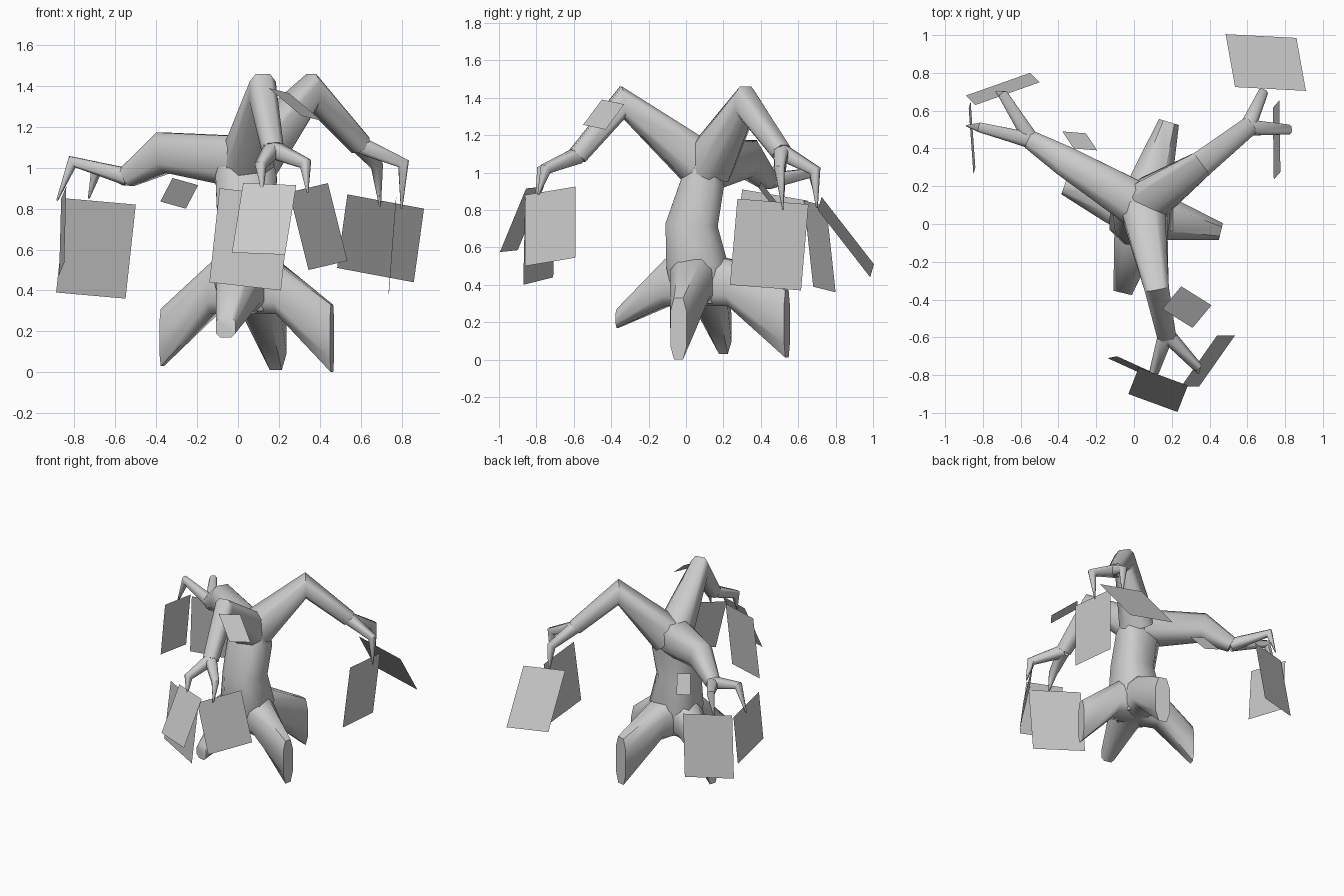
import bpy, bmesh
from math import radians
from mathutils import Vector

if "Cube" in bpy.data.objects:
    bpy.data.objects.remove(bpy.data.objects["Cube"])

grey = bpy.data.materials.new("plain grey")
grey.use_nodes = True
COLOUR = (0.6, 0.6, 0.6, 1)
grey.diffuse_color = COLOUR
grey.node_tree.nodes["Principled BSDF"].inputs["Base Color"].default_value = COLOUR

# Chamfered square used as the section of every limb
C = 0.55
SECTION = [(1, -C), (1, C), (C, 1), (-C, 1), (-1, C), (-1, -C), (-C, -1), (C, -1)]


def finish(name, bm, smooth=True):
    bmesh.ops.recalc_face_normals(bm, faces=bm.faces)
    mesh = bpy.data.meshes.new(name)
    bm.to_mesh(mesh)
    bm.free()
    mesh.materials.append(grey)
    if smooth:
        for face in mesh.polygons:
            face.use_smooth = True
        mesh.set_sharp_from_angle(angle=radians(50))
    obj = bpy.data.objects.new(name, mesh)
    bpy.context.collection.objects.link(obj)
    return obj


def limb(name, path, sizes, upright=False):
    """Loft the section along a path; sizes are half width and half height."""
    pts = [Vector(p) for p in path]
    span = pts[-1] - pts[0]
    flat = Vector((span.x, span.y, 0))
    if flat.length < 0.1:
        flat = Vector((0, 1, 0))
    flat.normalize()
    across = flat.cross(Vector((0, 0, 1)))
    bm = bmesh.new()
    rings = []
    for i, p in enumerate(pts):
        before = (p - pts[i - 1]).normalized() if i else Vector()
        after = (pts[i + 1] - p).normalized() if i + 1 < len(pts) else Vector()
        tangent = flat if upright else (before + after).normalized()
        side = (across - tangent * across.dot(tangent)).normalized()
        up = side.cross(tangent)
        w, h = sizes[i]
        rings.append([bm.verts.new(p + side * w * a + up * h * b) for a, b in SECTION])
    n = len(SECTION)
    for low, high in zip(rings, rings[1:]):
        for k in range(n):
            bm.faces.new((low[k], low[(k + 1) % n], high[(k + 1) % n], high[k]))
    bm.faces.new(rings[0])
    bm.faces.new(rings[-1])
    return finish(name, bm)


# Trunk, waisted above the roots
limb("trunk",
     [(.04, .06, .3), (.04, .06, .5), (.04, .03, .72), (.04, .09, .95), (.05, .12, 1.14)],
     [(.12, .12), (.17, .165), (.14, .14), (.15, .115), (.1, .07)])

# Blade-shaped roots: end point, half width and half height of the end
ROOTS = {
    "left_root": ((.46, -.04, .165), .045, .165),
    "right_root": ((-.37, .2, .17), .045, .14),
    "back_root": ((.185, .54, .19), .055, .18),
    "front_root": ((-.06, -.365, .22), .05, .05),
}
hub = Vector((.04, .06, .43))
for name, (end, w, h) in ROOTS.items():
    end = Vector(end)
    shoulder = hub.lerp(end, .38)
    shoulder.z = .41
    limb(name, [hub, shoulder, end], [(.13, .14), (.11, .125), (w, h)], upright=True)

# Branches rise to an elbow, drop to a fork, then split into two hooked twigs
BRANCHES = {
    "front": ([(.05, .08, 1.04), (.12, -.34, 1.375), (.17, -.58, 1.09)], (.065, .085),
              [[(.11, -.77, 1.01), (.12, -.8, .88)], [(.33, -.75, 1.02), (.34, -.79, .88)]]),
    "left": ([(.07, .12, 1.04), (.36, .32, 1.375), (.6, .51, 1.11)], (.07, .085),
             [[(.81, .5, 1.02), (.8, .52, .8)], [(.68, .69, 1.01), (.695, .7, .81)]]),
    "right": ([(.02, .1, 1.03), (-.36, .33, 1.075), (-.54, .44, .955)], (.08, .1),
              [[(-.81, .51, 1.03), (-.885, .52, .84)], [(-.69, .68, 1), (-.73, .7, .85)]]),
}
for name, (path, elbow, twigs) in BRANCHES.items():
    limb(name + "_branch", path, [(.12, .125), elbow, (.05, .05)])
    for i, (knuckle, tip) in enumerate(twigs):
        limb(f"{name}_twig_{i + 1}", [path[-1], knuckle, tip],
             [(.042, .042), (.026, .03), (.004, .004)])

# Flat leaves: three corners each, the fourth completes the parallelogram
LEAVES = {
    "right_outer_leaf": ((-.84, .63, .85), (-.5, .75, .82), (-.55, .8, .36)),
    "right_side_leaf": ((-.84, .3, .91), (-.865, .65, .85), (-.875, .61, .475)),
    "left_side_leaf": ((.775, .275, .86), (.77, .655, .83), (.735, .615, .37)),
    "left_back_leaf": ((.535, .725, .87), (.91, .705, .8), (.86, .985, .44)),
    "front_leaf": ((.025, -.76, .925), (.285, -.855, .915), (.23, -.995, .575)),
    "front_inner_leaf": ((-.09, -.7, .9), (.26, -.86, .86), (.21, -.87, .4)),
    "front_side_leaf": ((.25, -.86, .88), (.44, -.59, .925), (.535, -.59, .545)),
    "elbow_leaf": ((.15, -.45, 1.39), (.25, -.33, 1.365), (.41, -.43, 1.23)),
    "under_leaf": ((-.32, .4, .95), (-.195, .39, .915), (-.255, .48, .8)),
}
for name, corners in LEAVES.items():
    a, b, c = map(Vector, corners)
    bm = bmesh.new()
    bm.faces.new([bm.verts.new(p) for p in (a, b, c, a + c - b)])
    finish(name, bm, smooth=False)
